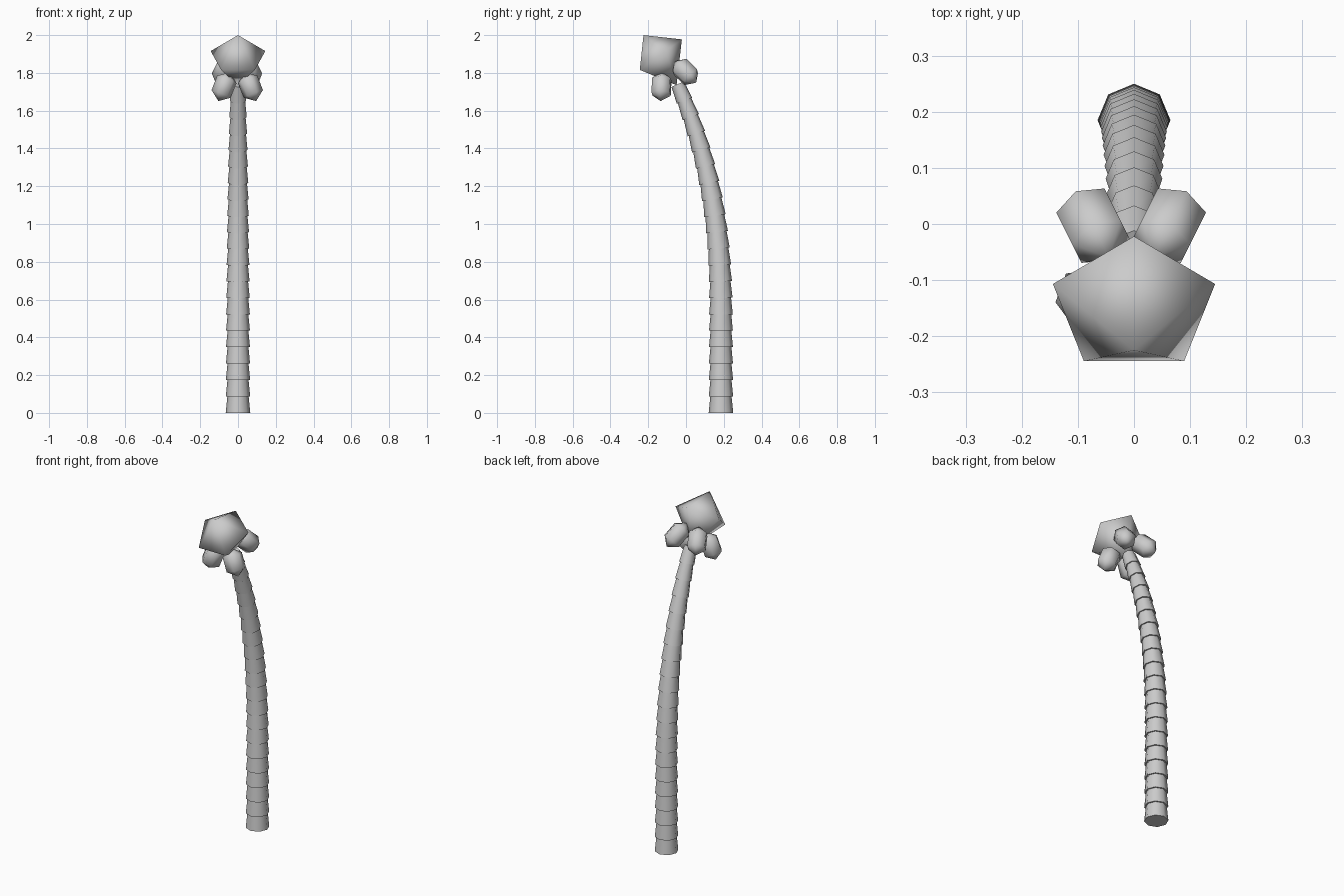
import bpy, bmesh, math
from mathutils import Vector

if "Cube" in bpy.data.objects:
    bpy.data.objects.remove(bpy.data.objects["Cube"])


def finish(bm, name, smooth=True):
    bmesh.ops.recalc_face_normals(bm, faces=bm.faces)
    mesh = bpy.data.meshes.new(name)
    bm.to_mesh(mesh)
    bm.free()
    for p in mesh.polygons:
        p.use_smooth = smooth
    ob = bpy.data.objects.new(name, mesh)
    bpy.context.collection.objects.link(ob)
    return ob


def loft(bm, rings, cap=True):
    for a, b in zip(rings, rings[1:]):
        n = len(a)
        for i in range(n):
            bm.faces.new((a[i], a[(i + 1) % n], b[(i + 1) % n], b[i]))
    if cap:
        bm.faces.new(rings[0])
        bm.faces.new(rings[-1])


# Trunk: a stack of tapered eight-sided collars following a leaning curve
def centre(z):
    return Vector((0, 0.185 - 0.137 * max(z - 0.5, 0) ** 2.4, z))


def radius(z):
    return 0.065 - 0.004 * z - 0.0085 * max(z - 0.4, 0) ** 2 - 0.003 * max(z - 1.2, 0)


X = Vector((1, 0, 0))
COUNT, TOP = 20, 1.74
bm = bmesh.new()
rings = []
for k in range(COUNT):
    for j, scale in ((k, 1.0), (k + 1, 0.87)):
        z = TOP * j / COUNT
        t = (centre(z + 0.01) - centre(z - 0.01)).normalized()
        side = t.cross(X)
        r = radius(z) * scale
        rings.append([bm.verts.new(centre(z) + r * (math.cos(a) * X + math.sin(a) * side))
                      for a in (i * math.tau / 8 for i in range(8))])
loft(bm, rings)
trunk = finish(bm, "trunk")
bpy.context.view_layer.objects.active = trunk
trunk.select_set(True)
bpy.ops.object.shade_smooth_by_angle(angle=math.radians(50))

# Crown bud: five-sided double cone leaning forward
axis = Vector((0, -0.587, 0.81)).normalized()
side = axis.cross(X)
mid = Vector((0, -0.145, 1.888))
bm = bmesh.new()
ring = [bm.verts.new(mid + 0.152 * (math.sin(a) * X - math.cos(a) * side))
        for a in (math.pi + i * math.tau / 5 for i in range(5))]
# one corner of the ring points to the upper back
if max(ring, key=lambda v: v.co.z).co.x ** 2 > 1e-4:
    for v in ring:
        d = v.co - mid
        v.co = mid + d.dot(X) * X - d.dot(side) * side
front = bm.verts.new((0, -0.225, 2.0))
back = bm.verts.new((0, -0.05, 1.735))
for i in range(5):
    for pole in (front, back):
        bm.faces.new((ring[i], ring[(i + 1) % 5], pole))
finish(bm, "crown_bud")


# Fruits: four elongated six-sided pods hanging below the crown
def fruit(name, loc, direction, half):
    bm = bmesh.new()
    bmesh.ops.create_uvsphere(bm, u_segments=6, v_segments=3, radius=1)
    ob = finish(bm, name)
    ob.scale = (0.064, 0.064, half)
    ob.location = loc
    ob.rotation_euler = Vector(direction).to_track_quat('Z', 'Y').to_euler()


for s, label in ((-1, "left"), (1, "right")):
    fruit("back_fruit_" + label, (s * 0.068 - 0.005, -0.003, 1.805), (s * 0.3, 0.6, -0.6), 0.085)
    fruit("front_fruit_" + label, (s * 0.07 - 0.004, -0.13, 1.727), (s * 0.35, -0.05, -0.9), 0.082)
